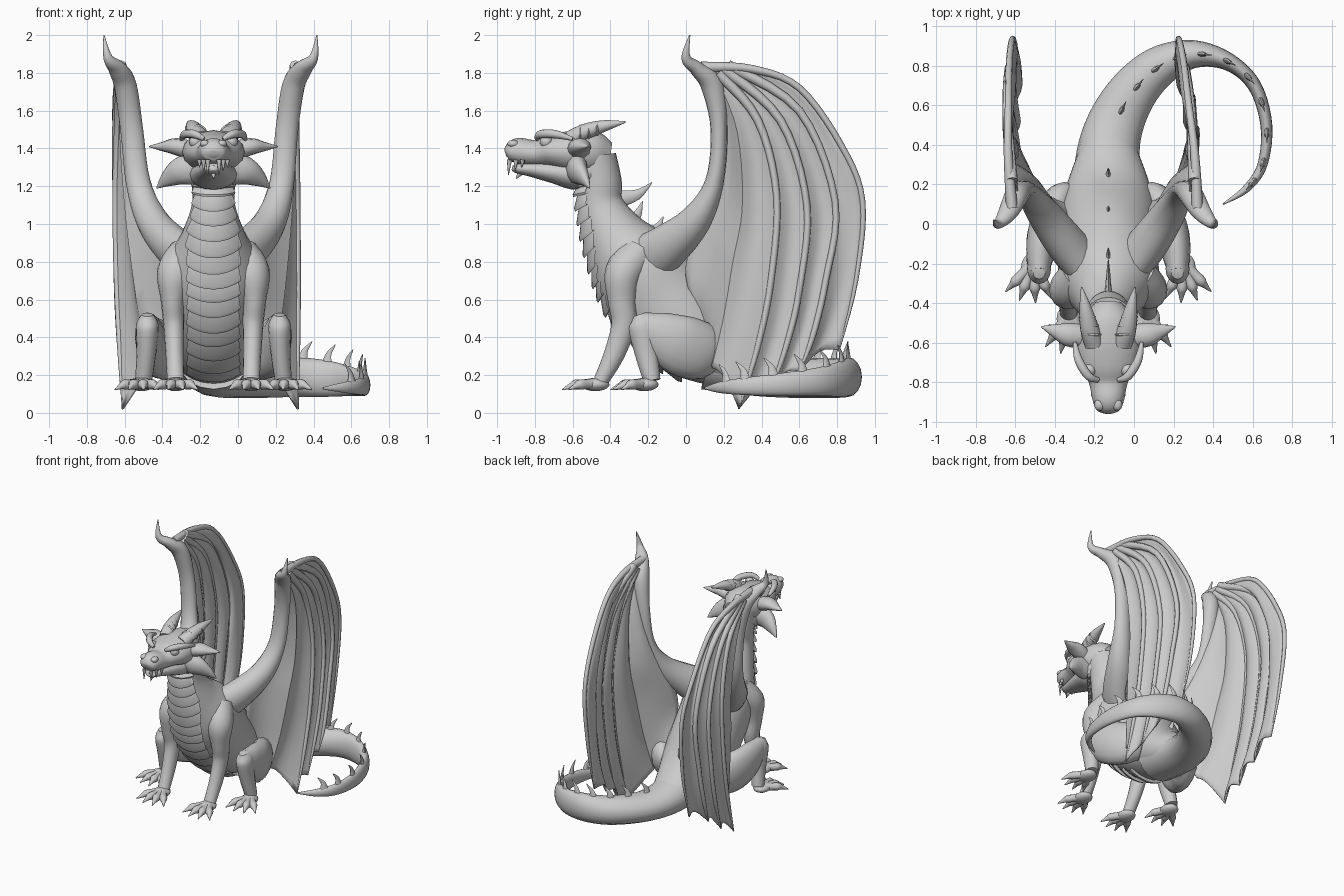
import bpy, bmesh, math
from mathutils import Vector

if "Cube" in bpy.data.objects:
    bpy.data.objects.remove(bpy.data.objects["Cube"])

XC = -0.13          # symmetry line of the body
X, Y, Z = Vector((1, 0, 0)), Vector((0, 1, 0)), Vector((0, 0, 1))

grey = bpy.data.materials.new("stone_grey")
grey.use_nodes = True
grey.diffuse_color = (0.6, 0.6, 0.6, 1)
grey.node_tree.nodes["Principled BSDF"].inputs["Base Color"].default_value = (0.6, 0.6, 0.6, 1)


def finish(name, bm, angle=50):
    bmesh.ops.recalc_face_normals(bm, faces=bm.faces)
    me = bpy.data.meshes.new(name)
    bm.to_mesh(me)
    bm.free()
    me.materials.append(grey)
    ob = bpy.data.objects.new(name, me)
    bpy.context.collection.objects.link(ob)
    bpy.ops.object.select_all(action="DESELECT")
    ob.select_set(True)
    bpy.context.view_layer.objects.active = ob
    bpy.ops.object.shade_smooth_by_angle(angle=math.radians(angle))
    return ob


def at(pts, t):
    """Smooth curve through pts at t in 0..1 (any number of components)."""
    f = max(0, min(t, 1)) * (len(pts) - 1)
    i = min(int(f), len(pts) - 2)
    f -= i
    p = [Vector(pts[max(0, min(k, len(pts) - 1))]) for k in range(i - 1, i + 3)]
    return p[1] + (p[2] - p[0]) * (f / 2) + (2 * p[0] - 5 * p[1] + 4 * p[2] - p[3]) * (f * f / 2) \
        + (3 * p[1] - p[0] - 3 * p[2] + p[3]) * (f ** 3 / 2)


def frame(pts, t, hint=X):
    """Centre, side, up and radii of a tube; hint None keeps the side level."""
    v = at(pts, t)
    tan = (at(pts, t + .01).to_3d() - at(pts, t - .01).to_3d()).normalized()
    side = tan.cross(Z) if hint is None else hint - tan * hint.dot(tan)
    side.normalize()
    return v.to_3d(), side, tan.cross(side), max(v[3], .002), max(v[4], .002)


def mir(pts, s):
    return [(XC + s * p[0], *p[1:4], p[-1]) for p in pts]


def skin(bm, rows, closed=True):
    vs = [[bm.verts.new(p) for p in r] for r in rows]
    n = len(vs[0])
    for a, b in zip(vs, vs[1:]):
        for j in range(n if closed else n - 1):
            k = (j + 1) % n
            bm.faces.new((a[j], a[k], b[k], b[j]))
    return vs


def loft(name, pts, hint=X, seg=16, sub=5):
    bm, rows, n = bmesh.new(), [], (len(pts) - 1) * sub
    for i in range(n + 1):
        c, side, up, rw, rh = frame(pts, i / n, hint)
        rows.append([c + side * rw * math.cos(a) + up * rh * math.sin(a)
                     for a in (math.tau * j / seg for j in range(seg))])
    vs = skin(bm, rows)
    bm.faces.new(vs[0])
    bm.faces.new(vs[-1])
    return finish(name, bm)


def spike(name, base, tip, r, bend=(0, 0, 0), hint=X, flat=1.0):
    b, e = Vector(base), Vector(tip)
    m = (b + e) / 2 + Vector(bend)
    loft(name, [(*b, r * flat, r), (*m, r * .55 * flat, r * .55), (*e, .002, .002)], hint, 8, 4)


def ball(name, loc, size):
    bm = bmesh.new()
    bmesh.ops.create_uvsphere(bm, u_segments=16, v_segments=10, radius=1)
    bmesh.ops.scale(bm, vec=size, verts=bm.verts)
    bmesh.ops.translate(bm, vec=loc, verts=bm.verts)
    finish(name, bm)


# Torso and neck, rump to skull
torso = mir([(0, .42, .22, .13, .1), (0, .2, .3, .21, .17), (0, .02, .42, .25, .24),
             (0, -.14, .6, .25, .27), (0, -.27, .78, .25, .24), (0, -.38, .94, .17, .17),
             (0, -.45, 1.1, .115, .12), (0, -.46, 1.22, .115, .12), (0, -.48, 1.36, .12, .11)], 1)
loft("torso_and_neck", torso, seg=24)

# Overlapping throat and belly plates
for i in range(15):
    t0, t1 = .2 + i * .047, .2 + i * .047 + .055
    rows = []
    for t, lift in ((t1, .0), (t0 + .01, .025), (t0, .022), (t0 + .01, -.02)):
        row = []
        for j in range(13):
            u = j / 6 - 1
            c, side, up, rw, rh = frame(torso, t - .012 * (1 - u * u))
            a = math.asin(min(.85, .13 / rw)) * u
            row.append(c + side * (rw + lift) * math.sin(a) - up * (rh + lift) * math.cos(a))
        rows.append(row)
    bm = bmesh.new()
    skin(bm, rows, False)
    finish(f"belly_plate_{i}", bm, 35)

# Curled tail
tail = [(XC, .12, .28, .19, .16), (XC, .36, .22, .16, .13), (-.08, .54, .19, .14, .11),
        (.02, .7, .185, .12, .105), (.15, .81, .185, .1, .105), (.31, .86, .19, .07, .105),
        (.48, .82, .18, .045, .095), (.61, .7, .165, .035, .075), (.67, .5, .15, .03, .06),
        (.65, .3, .14, .025, .045), (.57, .18, .135, .02, .03), (.45, .1, .13, .004, .006)]
loft("tail", tail, None)
for i in range(11):
    t = .2 + i * .068
    c, side, up, rw, rh = frame(tail, t, None)
    back = Z.cross(side)
    spike(f"tail_spike_{i}", c + Z * rh * .8, c + Z * (rh + .085) + back * .05, .03,
          back * -.015, side, .5)

# Back spikes
for i, (y, z, ty, tz) in enumerate(((-.37, 1.13, -.18, 1.22), (-.33, 1.0, -.23, 1.12),
                                    (-.23, .94, -.12, 1.04), (.02, .74, .08, .8), (.2, .46, .28, .54))):
    spike(f"back_spike_{i}", (XC, y, z), (XC, ty, tz), .05, (0, .015, -.02), X, .4)

# Head: skull with muzzle, jaw, nose bridge
loft("skull", mir([(0, -.4, 1.36, .07, .07), (0, -.48, 1.37, .13, .12), (0, -.6, 1.38, .165, .115),
                   (0, -.71, 1.385, .15, .09), (0, -.8, 1.375, .1, .07), (0, -.89, 1.385, .08, .07),
                   (0, -.94, 1.375, .06, .045), (0, -.955, 1.37, .02, .015)], 1))
loft("jaw", mir([(0, -.46, 1.3, .1, .09), (0, -.58, 1.265, .13, .085), (0, -.7, 1.275, .105, .06),
                 (0, -.82, 1.29, .07, .04), (0, -.9, 1.295, .045, .025), (0, -.92, 1.3, .01, .01)], 1))
spike("chin_spike", (XC, -.87, 1.28), (XC, -.9, 1.24), .02)

for s, n in ((1, "left"), (-1, "right")):
    def P(d, y, z):
        return (XC + s * d, y, z)

    # Face
    loft(f"{n}_horn", mir([(.07, -.61, 1.45, .05, .045), (.095, -.53, 1.49, .047, .042),
                           (.115, -.43, 1.52, .032, .03), (.135, -.32, 1.54, .004)], s))
    for k in range(3):
        ball(f"{n}_horn_ring_{k}", P(.085 + k * .011, -.56 + k * .045, 1.477 + k * .014),
             (.054 - k * .005, .014, .05 - k * .005))
    ball(f"{n}_eye", P(.095, -.74, 1.435), (.034, .034, .034))
    loft(f"{n}_brow", mir([(.05, -.79, 1.45, .012), (.1, -.77, 1.475, .022),
                           (.15, -.69, 1.475, .022), (.17, -.6, 1.45, .01)], s), Z, 10)
    ball(f"{n}_nostril", P(.045, -.915, 1.425), (.026, .03, .02))
    loft(f"{n}_ear", mir([(.12, -.57, 1.39, .06, .05), (.2, -.56, 1.41, .06, .045),
                          (.27, -.54, 1.41, .035, .025), (.34, -.52, 1.41, .003)], s), Y, 12)
    loft(f"{n}_cheek_fin", mir([(.08, -.58, 1.3, .06, .09), (.17, -.57, 1.28, .05, .075),
                                (.24, -.54, 1.24, .03, .045), (.3, -.51, 1.19, .003)], s), Y, 12)
    for k in range(3):
        spike(f"{n}_fang_{k}", P(.03 + k * .022, -.935 + k * .035, 1.34),
              P(.03 + k * .022, -.94 + k * .035, 1.26 + k * .02), .014)

    # Legs
    loft(f"{n}_front_leg", mir([(.14, -.25, .84, .1, .1), (.2, -.33, .74, .1, .1),
                                (.215, -.34, .6, .065, .075), (.21, -.33, .47, .055, .065),
                                (.205, -.38, .31, .048, .055), (.2, -.45, .17, .045, .04)], s))
    loft(f"{n}_thigh", mir([(.18, .15, .3, .06, .1), (.25, .1, .32, .09, .15), (.32, -.03, .36, .085, .16),
                            (.345, -.16, .43, .07, .115), (.35, -.25, .49, .045, .05)], s))
    loft(f"{n}_shin", mir([(.35, -.25, .52, .03, .03), (.35, -.23, .46, .06, .075),
                           (.355, -.21, .32, .052, .062), (.37, -.18, .17, .045, .045)], s))

    # Clawed feet
    for part, d, y, splay in (("front", .2, -.46, 0), ("hind", .38, -.2, .15)):
        ball(f"{n}_{part}_paw", P(d, y - .02, .15), (.062, .075, .035))
        for k in range(4):
            a = splay + (k - 1.5) * .42
            path = [(d + math.sin(a) * r, y - math.cos(a) * r, z, w, w) for r, z, w in
                    ((.02, .155, .032), (.08, .152, .027), (.125, .15, .028), (.15, .143, .018), (.2, .123, .003))]
            loft(f"{n}_{part}_toe_{k}", mir(path, s), X, 10, 3)

    # Wing arm with thumb claw
    def wx(p):
        """The two wings are held slightly differently."""
        d = p[0] - .12 * max(0, p[1]) if s > 0 else p[0] + .03 * p[2] / 2
        return (XC + s * d, *p[1:])

    arm = [(.08, -.24, .78, .1, .15), (.2, -.1, .88, .1, .12), (.31, .05, 1.02, .085, .085),
           (.38, .15, 1.22, .065, .05), (.41, .175, 1.5, .06, .045), (.44, .14, 1.73, .06, .06),
           (.48, .06, 1.82, .05, .04), (.53, .0, 1.88, .025, .025), (.55, .02, 2.0, .003, .003)]
    loft(f"{n}_wing_arm", [wx(p) for p in arm])

    # Wing membrane stretched over finger lines, wrist to trailing tip
    lines = [
        [(.46, .13, 1.78), (.41, .18, 1.5), (.33, .16, 1.2), (.24, .05, .95), (.2, 0, .72), (.2, .1, .45)],
        [(.46, .15, 1.8), (.47, .27, 1.5), (.45, .3, 1.1), (.42, .25, .8), (.38, .2, .5), (.33, .14, .24)],
        [(.46, .17, 1.8), (.48, .38, 1.55), (.5, .48, 1.15), (.5, .45, .7), (.49, .38, .35), (.48, .28, .02)],
        [(.46, .2, 1.82), (.49, .5, 1.55), (.5, .64, 1.1), (.5, .6, .65), (.49, .53, .35), (.48, .44, .1)],
        [(.46, .22, 1.84), (.49, .6, 1.6), (.49, .79, 1.12), (.49, .74, .7), (.49, .67, .4), (.48, .6, .22)],
        [(.46, .08, 1.83), (.48, .35, 1.82), (.48, .6, 1.72), (.48, .82, 1.42), (.47, .935, 1.12),
         (.46, .9, .7), (.46, .81, .33)]]
    steps, rows = 6, []
    for i in range(25):
        row = []
        for j in range((len(lines) - 1) * steps + 1):
            k = min(j // steps, len(lines) - 2)
            f = j / steps - k
            dip = math.sin(math.pi * f)
            p = at(lines[k], i / 24).lerp(at(lines[k + 1], i / 24), f)
            p.x -= .035 * dip * min(1, i / 8)
            p.z += .05 * dip * max(0, i / 6 - 3)
            row.append(Vector(wx(p)))
        rows.append(row)
    bm = bmesh.new()
    skin(bm, rows, False)
    wing = finish(f"{n}_wing_membrane", bm)
    mod = wing.modifiers.new("thickness", "SOLIDIFY")
    mod.thickness, mod.offset = .012, 0
    for k, line in enumerate(lines[2:]):
        loft(f"{n}_wing_finger_{k}", [wx((*p, r, r)) for p, r in
             zip(line, (.03, .022, .018, .017, .015, .012 if k == 3 else .004, .004))], Y if k < 3 else X, 8, 5)
